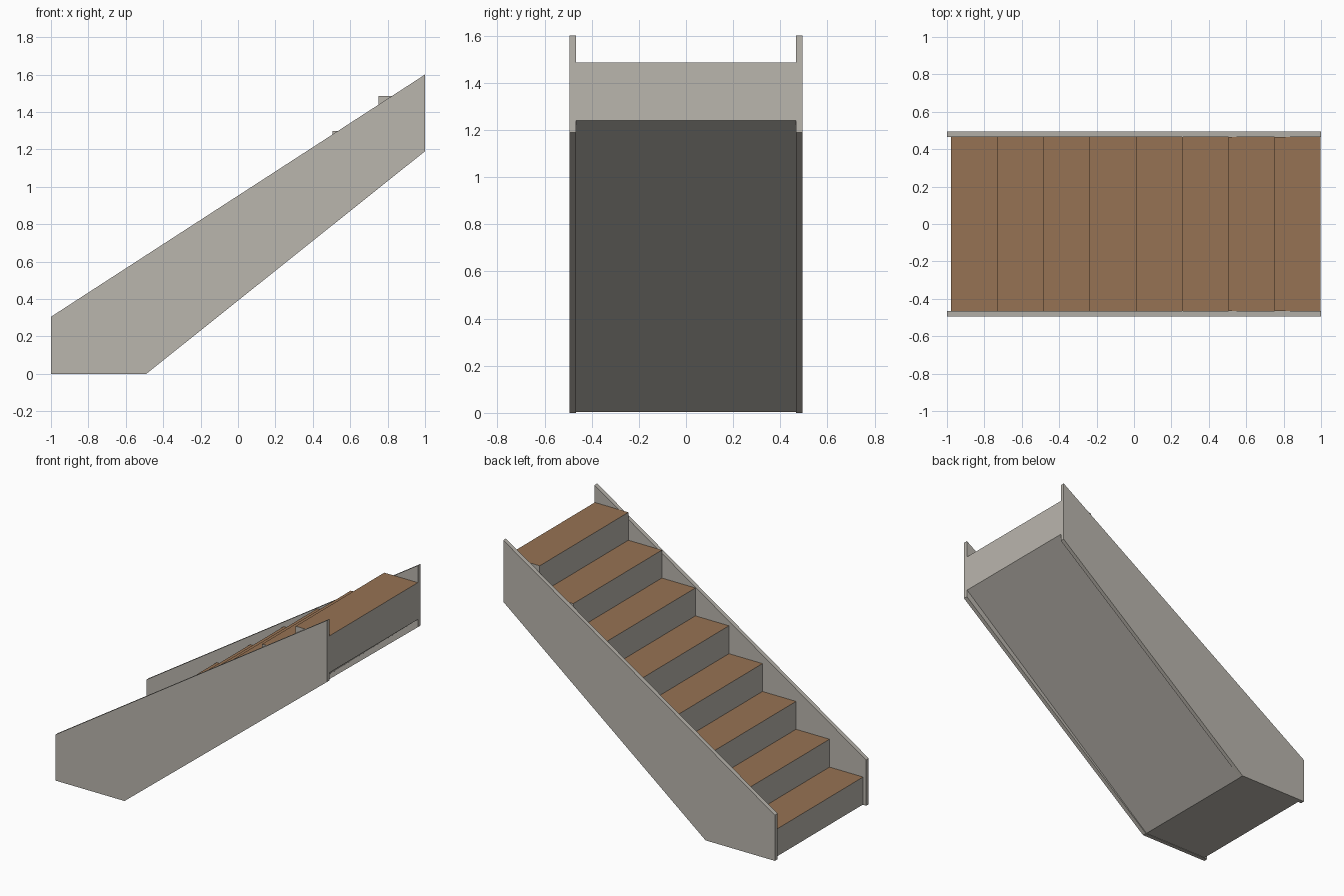
import bpy, bmesh

cube = bpy.data.objects.get("Cube")
if cube:
    bpy.data.objects.remove(cube, do_unlink=True)


def make_material(name, rgb):
    mat = bpy.data.materials.new(name)
    mat.use_nodes = True
    color = (*rgb, 1.0)
    mat.diffuse_color = color
    mat.node_tree.nodes["Principled BSDF"].inputs["Base Color"].default_value = color
    return mat


grey = make_material("warm grey", (0.49, 0.465, 0.42))
brown = make_material("wood brown", (0.305, 0.171, 0.087))


def extrude_profile(name, profile, y0, y1, materials):
    """Extrude a closed (x, z) outline from y0 to y1."""
    bm = bmesh.new()
    face = bm.faces.new([bm.verts.new((x, y0, z)) for x, z in profile])
    result = bmesh.ops.extrude_face_region(bm, geom=[face])
    moved = [v for v in result["geom"] if isinstance(v, bmesh.types.BMVert)]
    bmesh.ops.translate(bm, verts=moved, vec=(0, y1 - y0, 0))
    bmesh.ops.recalc_face_normals(bm, faces=bm.faces)
    mesh = bpy.data.meshes.new(name)
    bm.to_mesh(mesh)
    bm.free()
    for mat in materials:
        mesh.materials.append(mat)
    obj = bpy.data.objects.new(name, mesh)
    bpy.context.collection.objects.link(obj)
    return obj


STEPS = 8
FRONT, BACK = -0.978, 0.998
RUN = (BACK - FRONT) / STEPS
RISE = 1.485 / STEPS
INNER, OUTER = 0.466, 0.494

# Flight of steps with a sloping soffit
outline = [(FRONT, 0.003)]
for i in range(STEPS):
    outline.append((FRONT + i * RUN, (i + 1) * RISE))
    outline.append((FRONT + (i + 1) * RUN, (i + 1) * RISE))
outline += [(BACK, 1.24), (-0.495, 0.003)]
steps = extrude_profile("steps", outline, -INNER, INNER, [grey, brown])

# Treads are the upward faces
for poly in steps.data.polygons:
    poly.material_index = 1 if poly.normal.z > 0.9 else 0

# Side boards
board = [(-1, 0), (-1, 0.305), (1, 1.6), (1, 1.19), (-0.49, 0)]
for name, side in (("front_side_board", -1), ("back_side_board", 1)):
    extrude_profile(name, board, side * INNER, side * OUTER, [grey])
